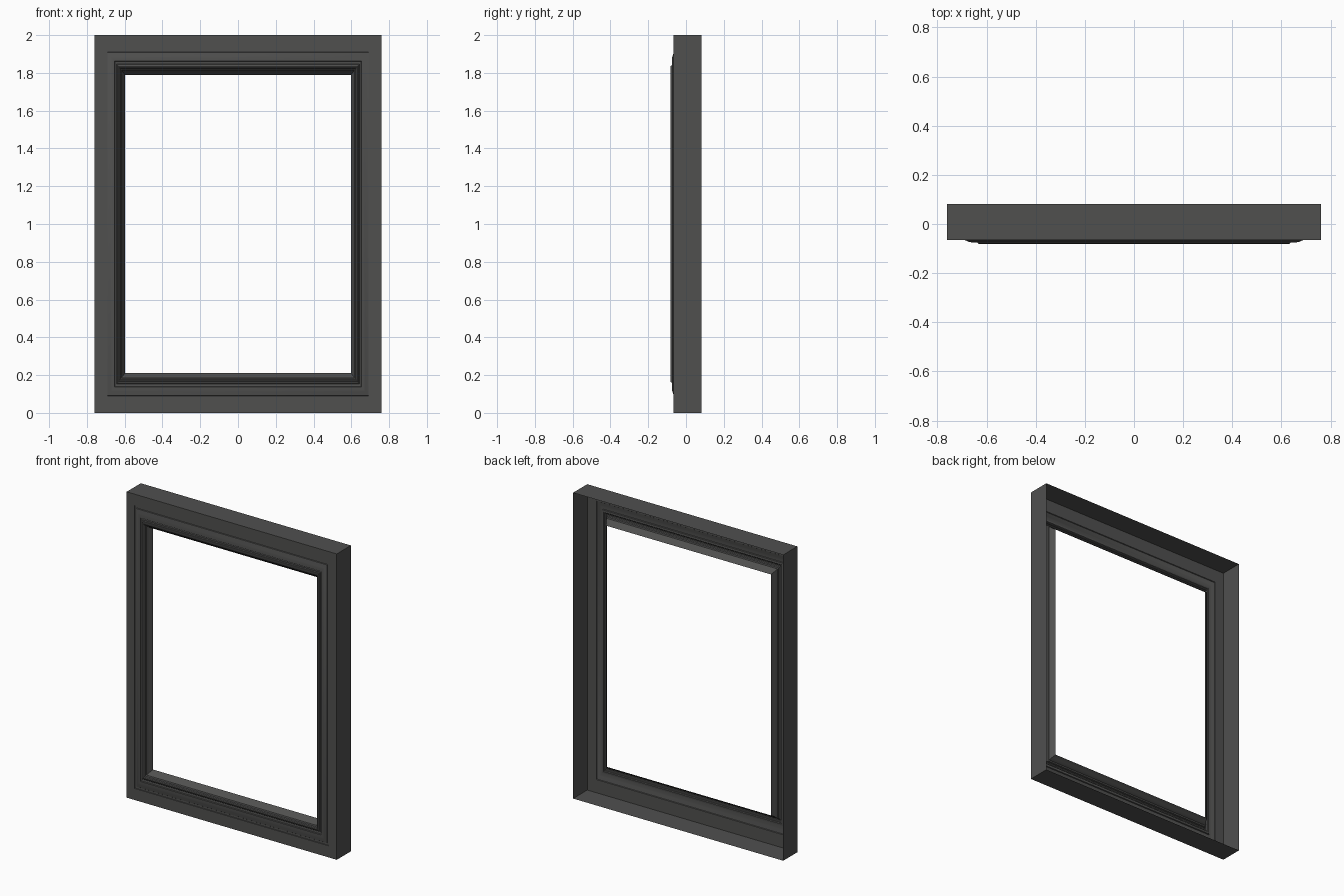
import bpy, bmesh

if "Cube" in bpy.data.objects:
    bpy.data.objects.remove(bpy.data.objects["Cube"])

HALF_W, HEIGHT, Z_STRETCH = 0.76, 2.0, 1.3

# moulding profile: (inset from outer edge, depth y), an open shell from the
# rear rim, over the decorated face, to the inner lip
profile = [
    (0.0, 0.081), (0.0, -0.065), (0.058, -0.065),            # outer wall, flat border
    (0.059, -0.061), (0.068, -0.061), (0.070, -0.065),       # fine groove
    (0.078, -0.068), (0.086, -0.072), (0.094, -0.074),       # rising ogee
    (0.106, -0.075), (0.108, -0.069), (0.117, -0.067),       # step down
    (0.120, -0.072), (0.123, -0.073), (0.124, -0.078),       # step up to bead
    (0.127, -0.081), (0.131, -0.081), (0.135, -0.077),       # bead
    (0.137, -0.068), (0.143, -0.065), (0.146, -0.056),       # inner step
    (0.154, -0.046), (0.163, -0.025),                        # sloping inner lip
]

# sweep the profile round the rectangle with mitred corners
bm = bmesh.new()
loops = []
for inset, y in profile:
    x, z = HALF_W - inset, inset * Z_STRETCH
    corners = [(-x, z), (x, z), (x, HEIGHT - z), (-x, HEIGHT - z)]
    loops.append([bm.verts.new((cx, y, cz)) for cx, cz in corners])

for outer, inner in zip(loops, loops[1:]):
    for i in range(4):
        j = (i + 1) % 4
        bm.faces.new((outer[i], outer[j], inner[j], inner[i]))

mesh = bpy.data.meshes.new("picture_frame")
bm.to_mesh(mesh)
bm.free()
frame = bpy.data.objects.new("picture_frame", mesh)
bpy.context.collection.objects.link(frame)

# dark charcoal finish
mat = bpy.data.materials.new("charcoal")
mat.diffuse_color = (0.08, 0.08, 0.078, 1)
mat.use_nodes = True
mat.node_tree.nodes["Principled BSDF"].inputs["Base Color"].default_value = mat.diffuse_color
mesh.materials.append(mat)

bpy.context.view_layer.objects.active = frame
frame.select_set(True)
bpy.ops.object.shade_smooth_by_angle(angle=0.5)
